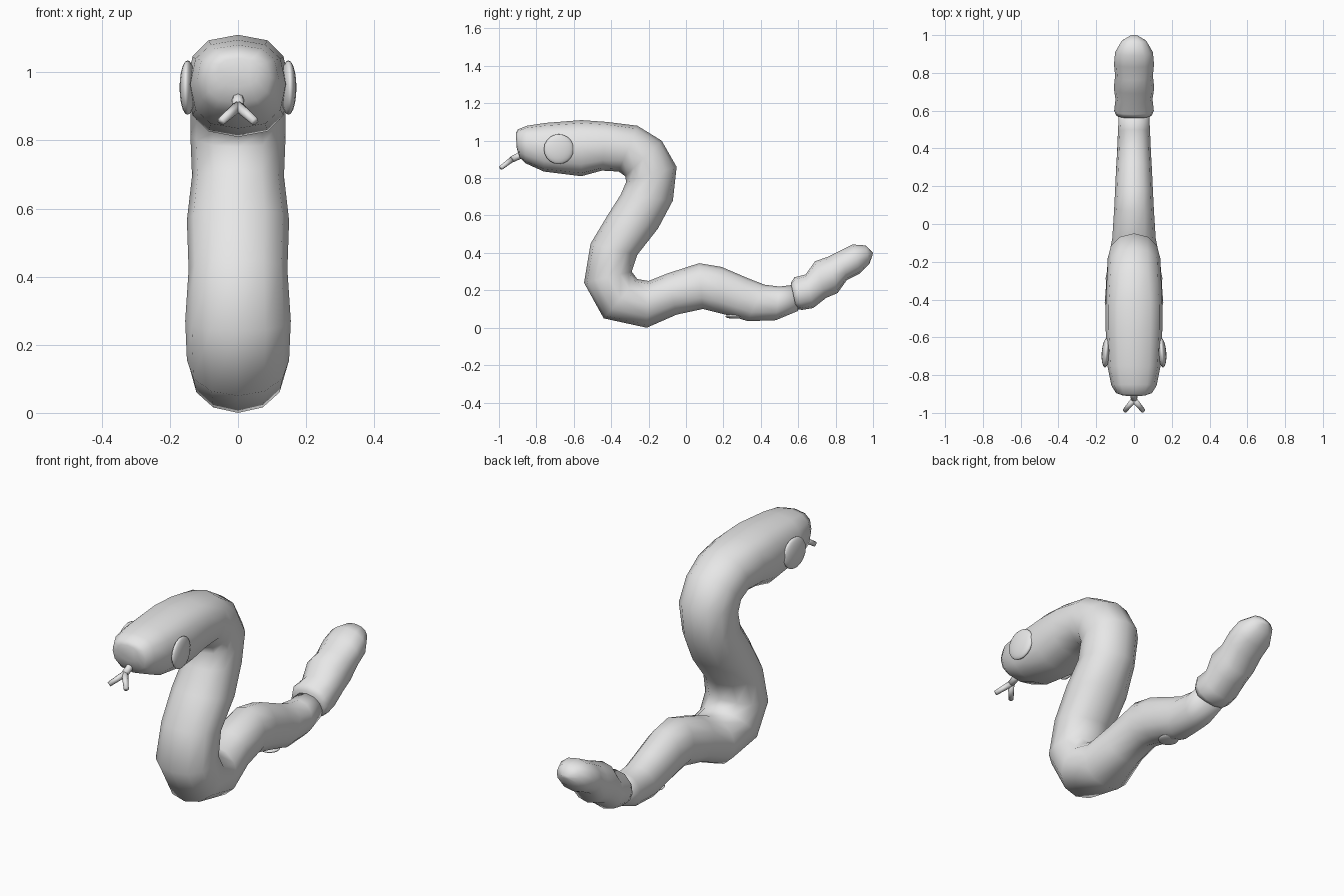
import bpy
import bmesh
import math
from mathutils import Vector

old = bpy.data.objects.get("Cube")
if old:
    bpy.data.objects.remove(old, do_unlink=True)

grey = bpy.data.materials.new("plain grey")
grey.use_nodes = True
grey.diffuse_color = (0.8, 0.8, 0.8, 1)
grey.node_tree.nodes["Principled BSDF"].inputs["Base Color"].default_value = grey.diffuse_color


def finish(name, bm):
    """Turn a bmesh into a smooth shaded grey object."""
    bmesh.ops.recalc_face_normals(bm, faces=bm.faces)
    mesh = bpy.data.meshes.new(name)
    bm.to_mesh(mesh)
    bm.free()
    mesh.materials.append(grey)
    mesh.polygons.foreach_set("use_smooth", [True] * len(mesh.polygons))
    obj = bpy.data.objects.new(name, mesh)
    bpy.context.collection.objects.link(obj)
    return obj


def rounded(value, power):
    return math.copysign(abs(value) ** power, value)


def loft(name, sections, sides=12):
    """Skin cross-sections given in hundredths: back point, belly point,
    half width and squareness (a power below one is boxier)."""
    bm = bmesh.new()
    rings = []
    for back_y, back_z, belly_y, belly_z, width, power in sections:
        back = Vector((0, back_y, back_z)) / 100
        belly = Vector((0, belly_y, belly_z)) / 100
        centre, half = (back + belly) / 2, (back - belly) / 2
        side = Vector((width / 100, 0, 0))
        ring = []
        for i in range(sides):
            angle = math.tau * i / sides
            ring.append(bm.verts.new(centre
                                     + half * rounded(math.cos(angle), power)
                                     + side * rounded(math.sin(angle), power)))
        rings.append(ring)
    for first, second in zip(rings, rings[1:]):
        for i in range(sides):
            j = (i + 1) % sides
            bm.faces.new((first[i], first[j], second[j], second[i]))
    bm.faces.new(rings[0])
    bm.faces.new(rings[-1])
    return finish(name, bm)


def rod(name, start, end, thick, thin):
    """Tapered round rod between two points."""
    start, end = Vector(start), Vector(end)
    axis = end - start
    bm = bmesh.new()
    bmesh.ops.create_cone(bm, cap_ends=True, segments=8, radius1=thick,
                          radius2=thin, depth=axis.length)
    turn = Vector((0, 0, 1)).rotation_difference(axis).to_matrix()
    for vert in bm.verts:
        vert.co = turn @ vert.co + (start + end) / 2
    return finish(name, bm)


def ellipsoid(name, location, scale, turn=0):
    bm = bmesh.new()
    bmesh.ops.create_uvsphere(bm, u_segments=16, v_segments=10, radius=1)
    obj = finish(name, bm)
    obj.location, obj.scale = location, scale
    obj.rotation_euler.z = turn
    return obj


# Head, from the snout back to the neck bend
head = [
    (-91, 104, -90.5, 96, 6), (-90, 106, -89, 91, 9.5), (-85, 108, -86, 88, 12),
    (-75, 109.5, -76, 83.5, 14), (-56, 111, -56, 81, 15), (-42, 110, -45, 84, 15),
]
# Neck, lower bend and tapering tail
body = [
    (-26, 108, -36, 83.5, 14.5), (-13, 100, -32.5, 81, 14), (-5, 86, -32, 78, 14),
    (-7, 68, -35, 71, 13.5), (-15, 53, -42, 60, 15), (-26, 39, -51, 45, 14.5),
    (-29, 30, -54.5, 24, 15.5), (-26, 26, -44, 5, 15), (-20, 25, -21, 0, 14),
    (-10, 29, -5, 7, 11.5), (7, 34.5, 9, 10, 10.5), (19, 32.5, 17, 8, 10),
    (33, 26.5, 25, 6, 9.5), (42, 23, 33, 3.5, 9), (50, 22, 48, 4, 8.5),
    (58, 23, 60, 9, 8),
]
loft("body", [s + (0.8,) for s in head] + [s + (0.95,) for s in body])

# Segmented rattle at the tail end
rattle = [
    (56, 24, 59, 10, 9.5), (58, 27, 62, 9.5, 10.5), (64, 28.5, 68, 10.5, 9.8),
    (69, 35.5, 75, 16, 10.7), (76, 38, 81, 18.5, 10), (83, 41.5, 86, 25.5, 10.6),
    (89, 44.5, 93, 29, 10), (96, 44, 98, 34, 6.5), (100, 40, 99.5, 38, 2),
]
loft("rattle", [s + (0.9,) for s in rattle])

# Eyes and forked tongue, mirrored left and right
fork = (0, -0.93, 0.9)
rod("tongue_stem", (0, -0.86, 0.935), fork, 0.019, 0.017)
for side, label in ((1, "left"), (-1, "right")):
    ellipsoid(label + "_eye", (side * 0.148, -0.68, 0.955),
              (0.023, 0.08, 0.08), side * 0.08)
    rod(label + "_tongue_tip", fork, (side * 0.05, -0.99, 0.855), 0.016, 0.012)

# Small fold under the tail
ellipsoid("belly_fold", (0, 0.26, 0.06), (0.05, 0.05, 0.012))
